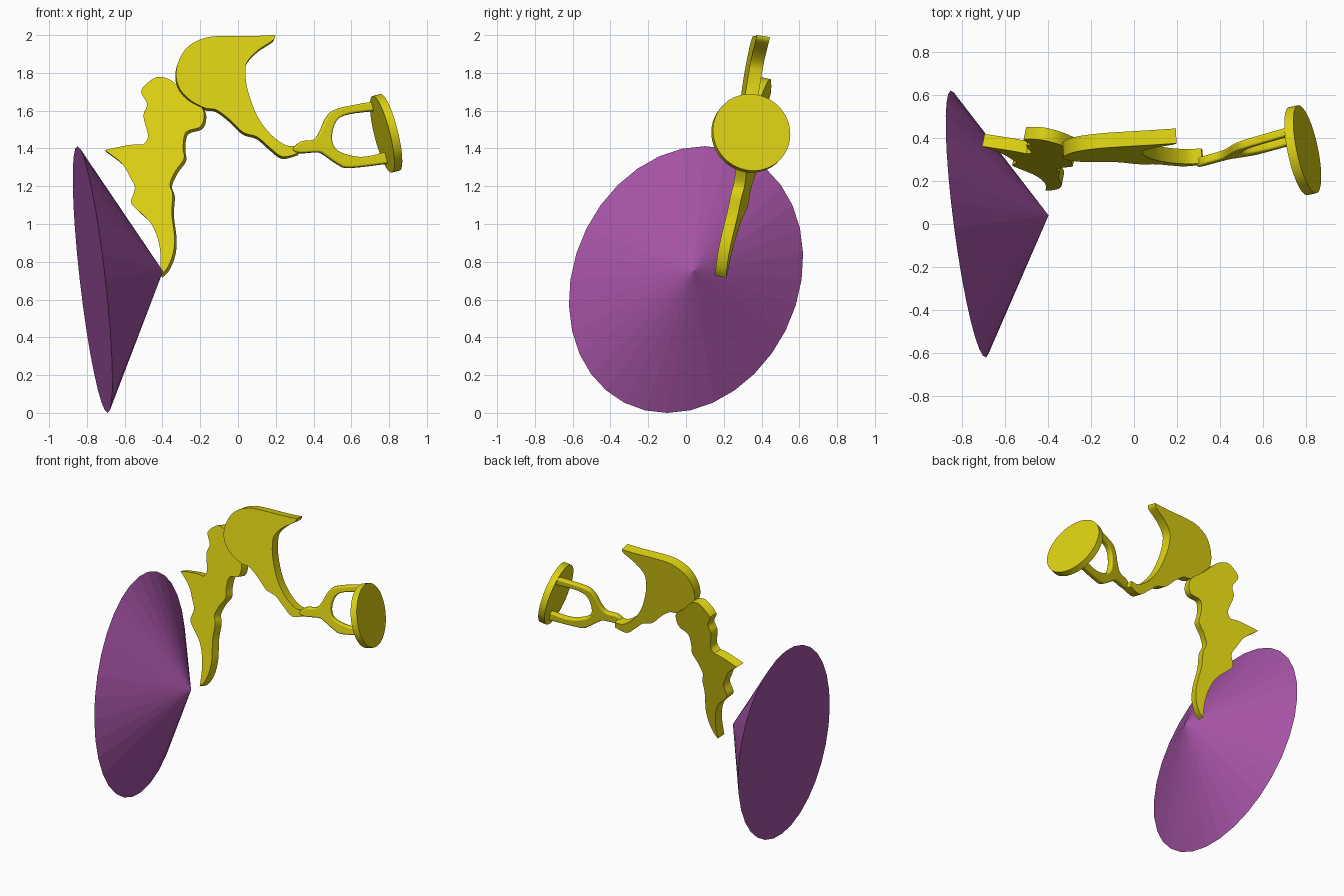
import bpy, bmesh, math
from mathutils import Vector

if "Cube" in bpy.data.objects:
    bpy.data.objects.remove(bpy.data.objects["Cube"])


def material(name, rgb):
    m = bpy.data.materials.new(name)
    m.diffuse_color = (*rgb, 1)
    m.use_nodes = True
    m.node_tree.nodes["Principled BSDF"].inputs["Base Color"].default_value = m.diffuse_color
    return m


YELLOW = material("yellow", (0.72, 0.64, 0.006))
PURPLE = material("purple", (0.37, 0.085, 0.37))


def finish(bm, name, mat, smooth=True):
    bmesh.ops.recalc_face_normals(bm, faces=bm.faces)
    me = bpy.data.meshes.new(name)
    bm.to_mesh(me)
    bm.free()
    ob = bpy.data.objects.new(name, me)
    bpy.context.collection.objects.link(ob)
    me.materials.append(mat)
    if smooth:
        bpy.ops.object.select_all(action='DESELECT')
        ob.select_set(True)
        bpy.context.view_layer.objects.active = ob
        bpy.ops.object.shade_smooth_by_angle(angle=math.radians(35))
    return ob


def smooth_outline(pts, corners, steps=4):
    """Closed Hermite curve through pts, with sharp points at the corners."""
    pts = [Vector(p) for p in pts]
    n = len(pts)
    out = []
    for i in range(n):
        a, b = pts[i], pts[(i + 1) % n]
        ta = (b - a) * 0.5 if i in corners else (b - pts[i - 1]) / 2
        tb = (b - a) * 0.5 if (i + 1) % n in corners else (pts[(i + 2) % n] - a) / 2
        for k in range(steps):
            t = k / steps
            out.append(a * (2*t**3 - 3*t**2 + 1) + ta * (t**3 - 2*t**2 + t)
                       + b * (3*t**2 - 2*t**3) + tb * (t**3 - t**2))
    return out


def plate(name, pts, corners, ref, slope, thick):
    """Front-view outline laid on a tilted plane, thickened along its normal."""
    x0, y0, z0 = ref
    p, q = slope
    nrm = Vector((-p, 1, -q)).normalized() * thick / 2
    mid = [Vector((x, y0 + p * (x - x0) + q * (z - z0), z))
           for x, z in smooth_outline(pts, corners)]
    bm = bmesh.new()
    front = [bm.verts.new(v - nrm) for v in mid]
    back = [bm.verts.new(v + nrm) for v in mid]
    bm.faces.new(front)
    bm.faces.new(back[::-1])
    for i in range(len(mid)):
        bm.faces.new((front[i - 1], front[i], back[i], back[i - 1]))
    return finish(bm, name, YELLOW)


# Lower wavy plate
plate("lower_plate", [
    (-.44, 1.765), (-.39, 1.77), (-.335, 1.745), (-.26, 1.67), (-.185, 1.61),
    (-.175, 1.55), (-.20, 1.505), (-.27, 1.48), (-.285, 1.40), (-.28, 1.34),
    (-.325, 1.275), (-.355, 1.205), (-.34, 1.15), (-.345, 1.05), (-.33, .92),
    (-.34, .83), (-.37, .76), (-.405, .722), (-.405, .84), (-.425, .935),
    (-.465, 1.01), (-.54, 1.08), (-.56, 1.115), (-.54, 1.185), (-.565, 1.24),
    (-.61, 1.315), (-.70, 1.385), (-.57, 1.412), (-.495, 1.415), (-.47, 1.46),
    (-.495, 1.565), (-.475, 1.63), (-.507, 1.70)],
    {17, 26, 28}, (-.4, .41, 1.75), (-.2, .22), .06)

# Upper hooked plate
plate("upper_plate", [
    (.196, 1.995), (.183, 1.967), (.105, 1.915), (.05, 1.857), (.037, 1.80),
    (.05, 1.70), (.10, 1.565), (.175, 1.465), (.255, 1.41), (.315, 1.41),
    (.32, 1.37), (.235, 1.35), (.165, 1.40), (.10, 1.455), (.025, 1.48),
    (-.055, 1.555), (-.12, 1.60), (-.175, 1.608), (-.255, 1.65), (-.31, 1.71),
    (-.33, 1.78), (-.315, 1.86), (-.265, 1.935), (-.175, 1.98), (-.07, 1.99),
    (.09, 1.99)],
    {0, 9, 10}, (.19, .41, 2.0), (.06, .17), .07)

# Two-pronged fork with rounded edges
fork = plate("fork", [
    (.29, 1.395), (.33, 1.435), (.395, 1.445), (.43, 1.485), (.467, 1.565),
    (.525, 1.61), (.73, 1.65), (.74, 1.60), (.59, 1.582), (.52, 1.545),
    (.495, 1.46), (.515, 1.397), (.58, 1.365), (.67, 1.355), (.81, 1.388),
    (.81, 1.322), (.59, 1.297), (.525, 1.318), (.456, 1.365), (.42, 1.38),
    (.325, 1.375)],
    {6, 7, 14, 15}, (.33, .295, 1.41), (.26, .15), .04)
bev = fork.modifiers.new("round", 'BEVEL')
bev.width = .014
bev.segments = 3
bev.limit_method = 'ANGLE'
bev.angle_limit = math.radians(50)

# Tilted round end disc
bm = bmesh.new()
bmesh.ops.create_cone(bm, cap_ends=True, segments=48, radius1=.209, radius2=.209, depth=.044)
rot = Vector((0, 0, 1)).rotation_difference(Vector((1, .21, .25)))
for v in bm.verts:
    v.co = rot @ v.co + Vector((.784, .343, 1.48))
finish(bm, "end_disc", YELLOW)

# Purple cone on a stretched, tilted base
centre = Vector((-.77, 0, .706))
up, side = Vector((-.08, .1, .706)), Vector((-.068, 0.612, 0))
bm = bmesh.new()
apex = bm.verts.new((-.397, .04, .75))
ring = [bm.verts.new(centre + up * math.cos(a) + side * math.sin(a))
        for a in (math.tau * i / 32 for i in range(32))]
bm.faces.new(ring)
for i in range(32):
    bm.faces.new((ring[i - 1], ring[i], apex))
finish(bm, "cone", PURPLE, smooth=False)
